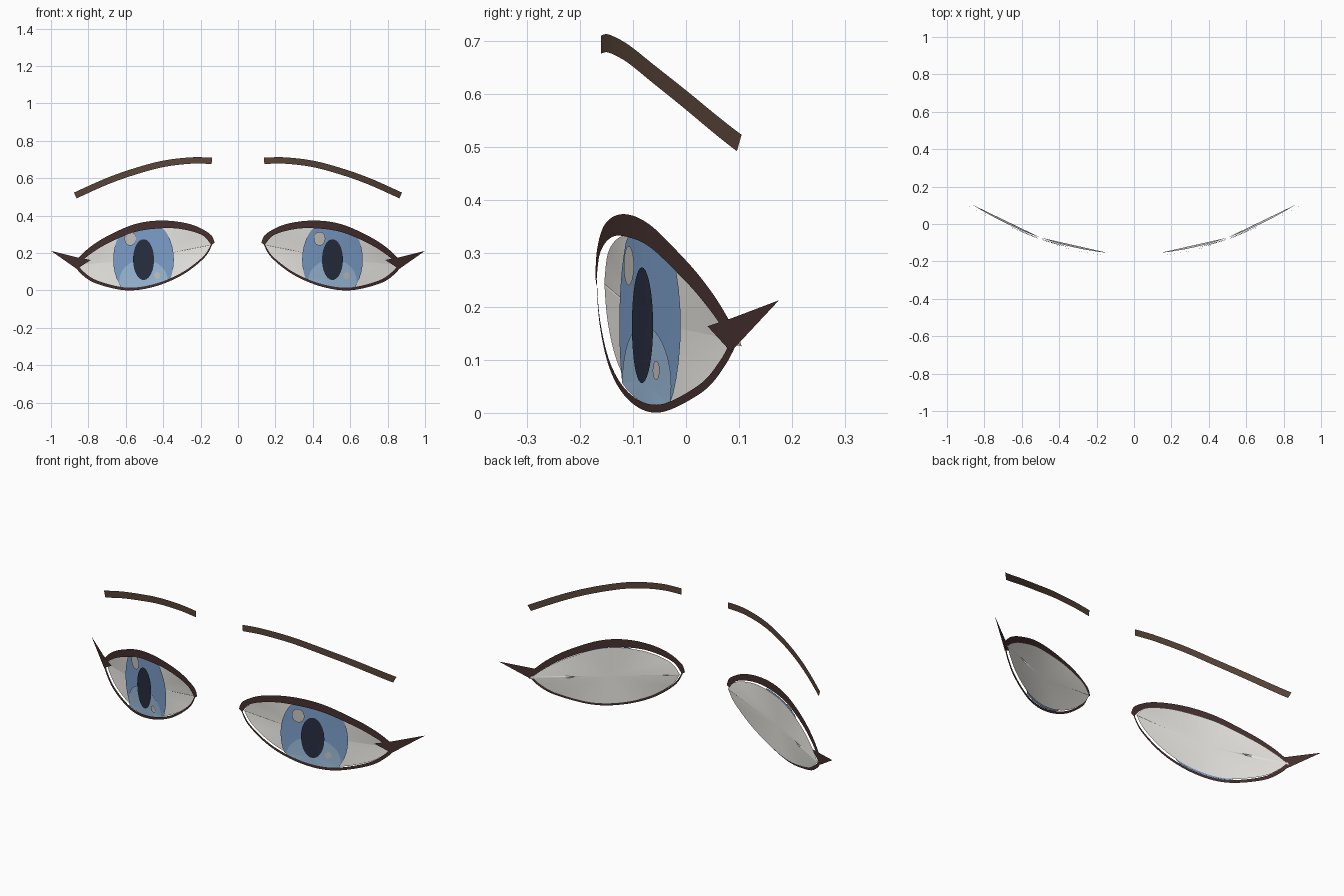
import bpy, math

if "Cube" in bpy.data.objects:
    bpy.data.objects.remove(bpy.data.objects["Cube"])


def face_y(x):
    # all parts hug one curved face surface
    return -0.167 + 0.353 * x * x


def spline(pts, n=8):
    # smooth curve through a few points
    p = [pts[0]] + pts + [pts[-1]]
    out = []
    for i in range(1, len(p) - 2):
        a, b, c, d = p[i - 1:i + 3]
        for k in range(n):
            t = k / n
            out.append(tuple(0.5 * (2 * b[j] + (c[j] - a[j]) * t
                       + (2 * a[j] - 5 * b[j] + 4 * c[j] - d[j]) * t * t
                       + (3 * b[j] - a[j] - 3 * c[j] + d[j]) * t ** 3) for j in (0, 1)))
    return out + [pts[-1]]


def z_at(curve, x):
    for (x0, z0), (x1, z1) in zip(curve, curve[1:]):
        if x0 <= x <= x1:
            return z0 + (z1 - z0) * (x - x0) / max(x1 - x0, 1e-9)
    return curve[0][1] if x < curve[0][0] else curve[-1][1]


def material(name, r, g, b):
    m = bpy.data.materials.new(name)
    m.diffuse_color = (r, g, b, 1)
    m.use_nodes = True
    m.node_tree.nodes["Principled BSDF"].inputs["Base Color"].default_value = m.diffuse_color
    return m


def sheet(name, pts, faces, mat, offset, side):
    me = bpy.data.meshes.new(name)
    verts = [(side * x, face_y(x) + offset, z) for x, z in pts]
    me.from_pydata(verts, [], faces)
    me.update()
    if sum(p.normal.y * p.area for p in me.polygons) > 0:
        me.flip_normals()
    me.polygons.foreach_set("use_smooth", [True] * len(me.polygons))
    me.materials.append(mat)
    ob = bpy.data.objects.new(name + ("_left" if side > 0 else "_right"), me)
    bpy.context.collection.objects.link(ob)


def ribbon(name, a, b, mat, offset, side):
    n = len(a)
    sheet(name, a + b, [(i, i + 1, n + i + 1, n + i) for i in range(n - 1)], mat, offset, side)


def fan(name, center, rim, mat, offset, side):
    n = len(rim)
    sheet(name, [center] + rim, [(0, 1 + i, 1 + (i + 1) % n) for i in range(n)], mat, offset, side)


def oval(cx, cz, rx, rz, n=40):
    # ellipse trimmed to the eye opening
    out = []
    for i in range(n):
        t = 2 * math.pi * i / n
        x, z = cx + rx * math.cos(t), cz + rz * math.sin(t)
        out.append((x, min(max(z, z_at(lower_in, x) - 0.003), z_at(upper_in, x) + 0.003)))
    return out


# eye outline curves (x, z)
upper_out = spline([(.125, .255), (.15, .302), (.25, .353), (.4, .374), (.55, .355),
                    (.7, .29), (.8, .225), (.872, .155)])
upper_in = spline([(.143, .243), (.19, .295), (.29, .326), (.4, .333), (.55, .313),
                   (.7, .25), (.8, .187), (.868, .125)])
lower_out = spline([(.136, .25), (.18, .175), (.3, .082), (.45, .02), (.6, .001),
                    (.76, .038), (.84, .09), (.878, .14)])
lower_in = spline([(.142, .25), (.188, .18), (.306, .092), (.454, .033), (.6, .016),
                   (.75, .052), (.825, .1), (.862, .145)])
brow_mid = spline([(.14, .693), (.25, .695), (.4, .677), (.55, .637), (.7, .584), (.87, .508)])

brow_top, brow_low = [], []
for i, (x, z) in enumerate(brow_mid):
    p, q = brow_mid[max(i - 1, 0)], brow_mid[min(i + 1, len(brow_mid) - 1)]
    dx, dz = q[0] - p[0], q[1] - p[1]
    k = 0.017 / math.hypot(dx, dz)
    brow_top.append((x - dz * k, z + dx * k))
    brow_low.append((x + dz * k, z - dx * k))

white = material("eye_white", .82, .8, .76)
blue = material("iris_blue", .2, .34, .58)
pale = material("iris_pale_blue", .33, .5, .7)
dark = material("pupil_dark", .02, .027, .05)
shine = material("glint_grey", .55, .54, .52)
lash = material("lash_brown", .06, .03, .028)
hair = material("brow_brown", .1, .06, .042)

for s in (1, -1):
    # eyeball surface
    fan("eye_white", (.5, .17), upper_in + lower_in[-2:0:-1], white, .006, s)
    # iris layers
    fan("iris", (.505, .165), oval(.505, .165, .162, .22), blue, 0, s)
    fan("iris_lower_glow", (.505, .06), oval(.505, .05, .13, .115), pale, -.003, s)
    fan("pupil", (.505, .165), oval(.505, .165, .056, .109), dark, -.006, s)
    # glints fall on the same side of both eyes
    for name, gx, gz, rx, rz in (("large_glint", .436, .277, .031, .037),
                                 ("small_glint", .58, .08, .016, .018)):
        cx = gx if s > 0 else 1.012 - gx
        fan(name, (cx, gz), oval(cx, gz, rx, rz, 24), shine, -.008, s)
    # lashes and outer wing
    ribbon("upper_lash", upper_out, upper_in, lash, -.009, s)
    ribbon("lower_lash", lower_out, lower_in, lash, -.008, s)
    sheet("lash_wing", [(.787, .163), (.864, .178), (1.0, .212), (.862, .115)],
          [(0, 1, 3), (1, 2, 3)], lash, -.011, s)
    # eyebrow
    ribbon("eyebrow", brow_top, brow_low, hair, 0, s)
